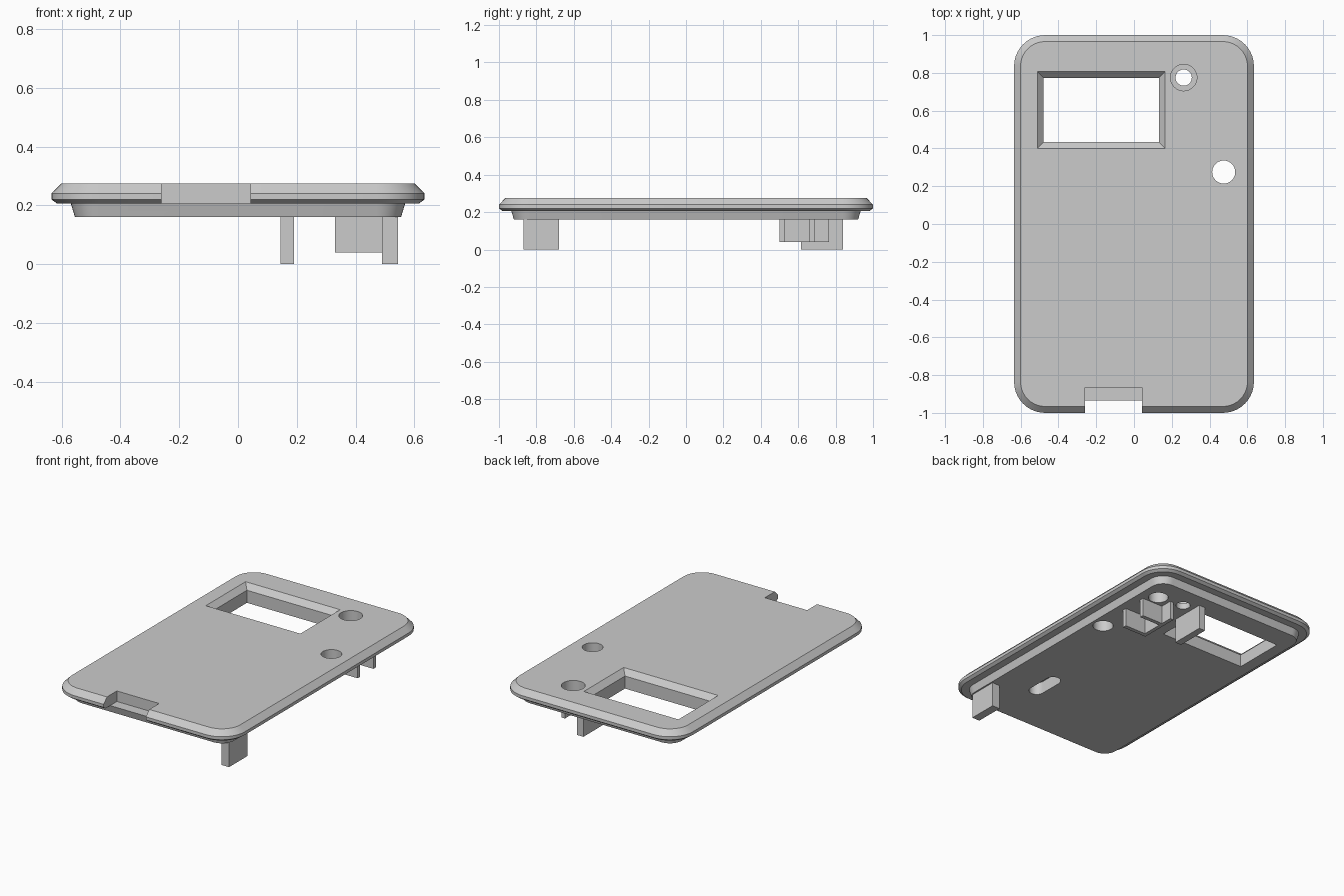
import bpy, bmesh, math

cube = bpy.data.objects.get("Cube")
if cube:
    bpy.data.objects.remove(cube, do_unlink=True)

grey = bpy.data.materials.new("light_grey_plastic")
grey.use_nodes = True
colour = (0.6, 0.6, 0.6, 1)
grey.diffuse_color = colour
grey.node_tree.nodes["Principled BSDF"].inputs["Base Color"].default_value = colour


def rounded_rect(cx, cy, hx, hy, r, seg=10):
    """Outline of a rectangle with rounded corners; sharp when r is 0."""
    if r == 0:
        return [(cx + sx * hx, cy + sy * hy)
                for sx, sy in ((1, 1), (-1, 1), (-1, -1), (1, -1))]
    pts = []
    for q, (sx, sy) in enumerate(((1, 1), (-1, 1), (-1, -1), (1, -1))):
        for i in range(seg + 1):
            a = math.pi / 2 * (q + i / seg)
            pts.append((cx + sx * (hx - r) + r * math.cos(a),
                        cy + sy * (hy - r) + r * math.sin(a)))
    return pts


def loft(name, levels):
    """Solid through a stack of (outline, z) levels, from the bottom up."""
    bm = bmesh.new()
    rings = [[bm.verts.new((x, y, z)) for x, y in pts] for pts, z in levels]
    for low, high in zip(rings, rings[1:]):
        n = len(low)
        for i in range(n):
            j = (i + 1) % n
            bm.faces.new((low[i], low[j], high[j], high[i]))
    bm.faces.new(rings[0][::-1])
    bm.faces.new(rings[-1])
    bmesh.ops.remove_doubles(bm, verts=bm.verts, dist=1e-5)
    bmesh.ops.recalc_face_normals(bm, faces=bm.faces)
    mesh = bpy.data.meshes.new(name)
    bm.to_mesh(mesh)
    bm.free()
    mesh.materials.append(grey)
    obj = bpy.data.objects.new(name, mesh)
    bpy.context.collection.objects.link(obj)
    return obj


def box(name, x0, x1, y0, y1, z0, z1):
    pts = [(x0, y0), (x1, y0), (x1, y1), (x0, y1)]
    return loft(name, [(pts, z0), (pts, z1)])


def circle(cx, cy, r, n=40):
    return [(cx + r * math.cos(math.tau * i / n),
             cy + r * math.sin(math.tau * i / n)) for i in range(n)]


def drill(name, cx, cy, r, z0, z1):
    pts = circle(cx, cy, r)
    return loft(name, [(pts, z0), (pts, z1)])


BOTTOM, STEP, TOP = 0.16, 0.207, 0.275

# Cover plate: tapered inner lip, ledge, and a rim chamfered above and below
profile = [(0.08, BOTTOM), (0.066, STEP), (0.018, STEP),
           (0, 0.22), (0, 0.24), (0.034, TOP)]
plate = loft("cover_plate", [
    (rounded_rect(0, 0, 0.635 - d, 1 - d, 0.165 - d), z) for d, z in profile])

# Window opening: straight below, flared at the top
wx, wy = -0.173, 0.604
small = rounded_rect(wx, wy, 0.305, 0.17, 0)
flare = rounded_rect(wx, wy, 0.338, 0.203, 0)
over = rounded_rect(wx, wy, 0.348, 0.213, 0)
cutters = [
    loft("window_cutter", [(small, 0.1), (small, TOP - 0.034),
                           (flare, TOP), (over, TOP + 0.01)]),
    # Notch in the front edge, above the lip
    box("notch_cutter", -0.26, 0.042, -1.1, -0.865, STEP, 0.4),
    # Through holes, one with a counterbore
    drill("hole_cutter", 0.475, 0.275, 0.061, 0.1, 0.4),
    drill("screw_cutter", 0.263, 0.775, 0.043, 0.1, 0.4),
    drill("counterbore_cutter", 0.263, 0.775, 0.07, 0.2, 0.4),
    # Blind pockets in the underside
    drill("pocket_cutter", 0.44, 0.752, 0.06, 0.1, 0.24),
    loft("slot_cutter", [(rounded_rect(0.28, -0.505, 0.047, 0.123, 0.0469), z)
                         for z in (0.1, 0.24)]),
]
bpy.context.view_layer.objects.active = plate
for cutter in cutters:
    mod = plate.modifiers.new(cutter.name, "BOOLEAN")
    mod.operation = "DIFFERENCE"
    mod.solver = "EXACT"
    mod.object = cutter
    bpy.ops.object.modifier_apply(modifier=mod.name)
    bpy.data.objects.remove(cutter, do_unlink=True)

bpy.ops.object.select_all(action="DESELECT")
plate.select_set(True)
bpy.ops.object.shade_smooth_by_angle(angle=math.radians(20))

# Support legs under the plate
ROOT = BOTTOM + 0.005
box("front_leg", 0.49, 0.545, -0.87, -0.68, 0, ROOT)
box("back_leg", 0.145, 0.19, 0.615, 0.84, 0, ROOT)

# Holder of three thin walls under the plate
box("holder_spine", 0.33, 0.355, 0.5, 0.765, 0.04, ROOT)
for name, y in (("holder_front_wall", 0.5), ("holder_middle_wall", 0.66)):
    box(name, 0.354, 0.505, y, y + 0.026, 0.04, ROOT)
